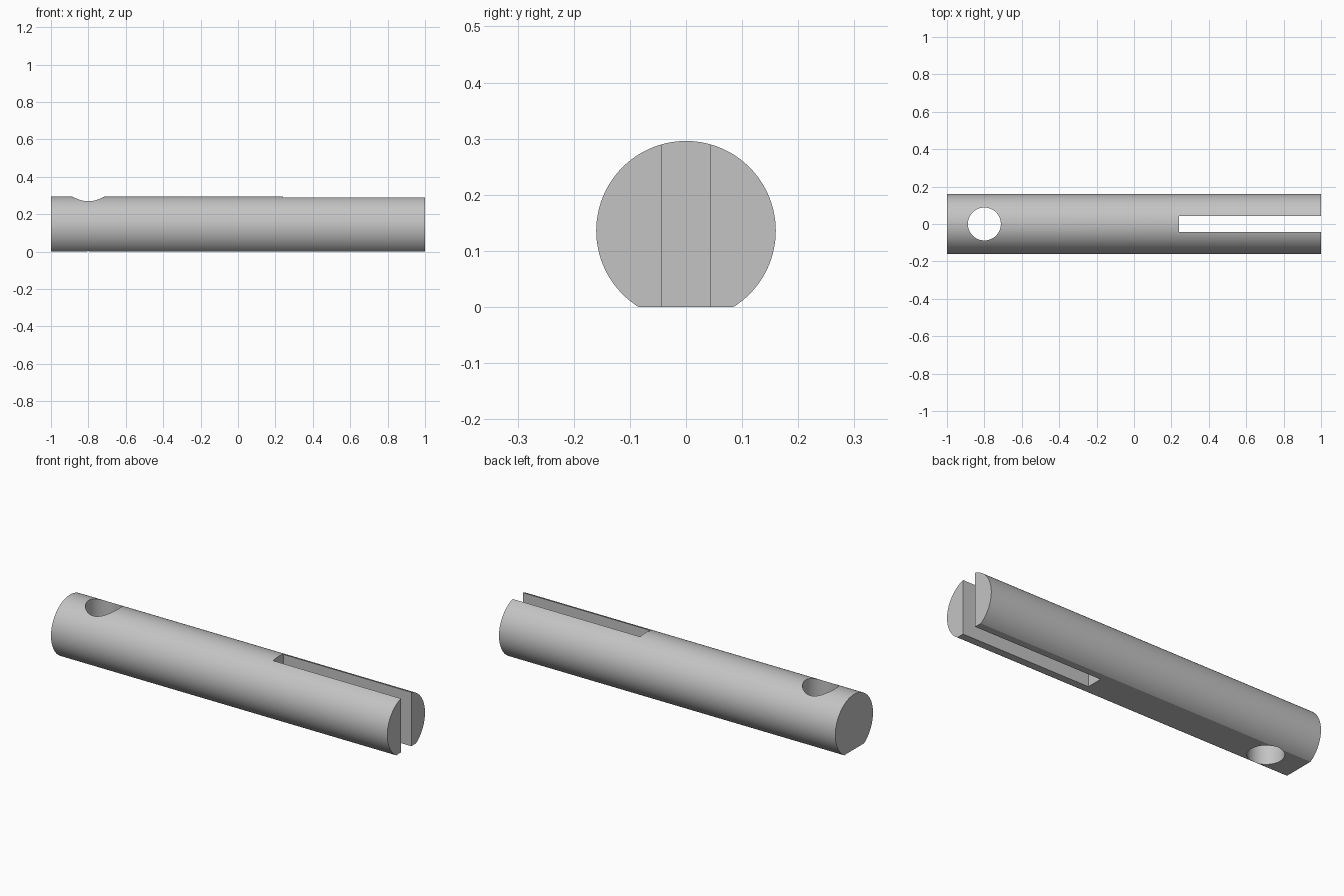
import bpy
import bmesh
from math import asin, cos, sin, pi, radians
from mathutils import Vector

cube = bpy.data.objects.get("Cube")
if cube:
    bpy.data.objects.remove(cube, do_unlink=True)

RADIUS, AXIS_Z, HALF_LENGTH = 0.16, 0.136, 1.0
SEGMENTS = 96

steel = bpy.data.materials.new("Steel Grey")
steel.use_nodes = True
colour = (0.55, 0.55, 0.55, 1)
steel.diffuse_color = colour
steel.node_tree.nodes["Principled BSDF"].inputs["Base Color"].default_value = colour


def prism(name, outline, sweep):
    """Extrude a closed outline along the sweep vector into a solid object."""
    bm = bmesh.new()
    face = bm.faces.new([bm.verts.new(p) for p in outline])
    moved = bmesh.ops.extrude_face_region(bm, geom=[face])["geom"]
    bmesh.ops.translate(bm, vec=Vector(sweep),
                        verts=[v for v in moved if isinstance(v, bmesh.types.BMVert)])
    bmesh.ops.recalc_face_normals(bm, faces=bm.faces)
    mesh = bpy.data.meshes.new(name)
    bm.to_mesh(mesh)
    bm.free()
    mesh.materials.append(steel)
    obj = bpy.data.objects.new(name, mesh)
    bpy.context.collection.objects.link(obj)
    return obj


# Round shaft with a flat along its underside
start = -asin(AXIS_Z / RADIUS)
sweep_angle = pi - 2 * start
profile = []
for i in range(SEGMENTS + 1):
    a = start + sweep_angle * i / SEGMENTS
    profile.append((-HALF_LENGTH, RADIUS * cos(a), AXIS_Z + RADIUS * sin(a)))
shaft = prism("slotted_shaft", profile, (2 * HALF_LENGTH, 0, 0))

# Vertical cross hole near the left-hand end
hole = [(-0.8 + 0.088 * cos(2 * pi * i / 64), 0.088 * sin(2 * pi * i / 64), -0.2)
        for i in range(64)]
hole_cutter = prism("hole_cutter", hole, (0, 0, 0.8))

# Open-ended slot through the other end
slot = [(0.24, -0.044, -0.2), (1.2, -0.044, -0.2), (1.2, 0.044, -0.2), (0.24, 0.044, -0.2)]
slot_cutter = prism("slot_cutter", slot, (0, 0, 0.8))

# Cut both openings, then discard the cutters
bpy.ops.object.select_all(action='DESELECT')
bpy.context.view_layer.objects.active = shaft
shaft.select_set(True)
for cutter in (hole_cutter, slot_cutter):
    cutter.hide_render = True
    cut = shaft.modifiers.new(cutter.name, 'BOOLEAN')
    cut.operation = 'DIFFERENCE'
    cut.solver = 'EXACT'
    cut.object = cutter
    bpy.ops.object.modifier_apply(modifier=cut.name)
    bpy.data.objects.remove(cutter, do_unlink=True)

bpy.ops.object.shade_smooth_by_angle(angle=radians(20))
